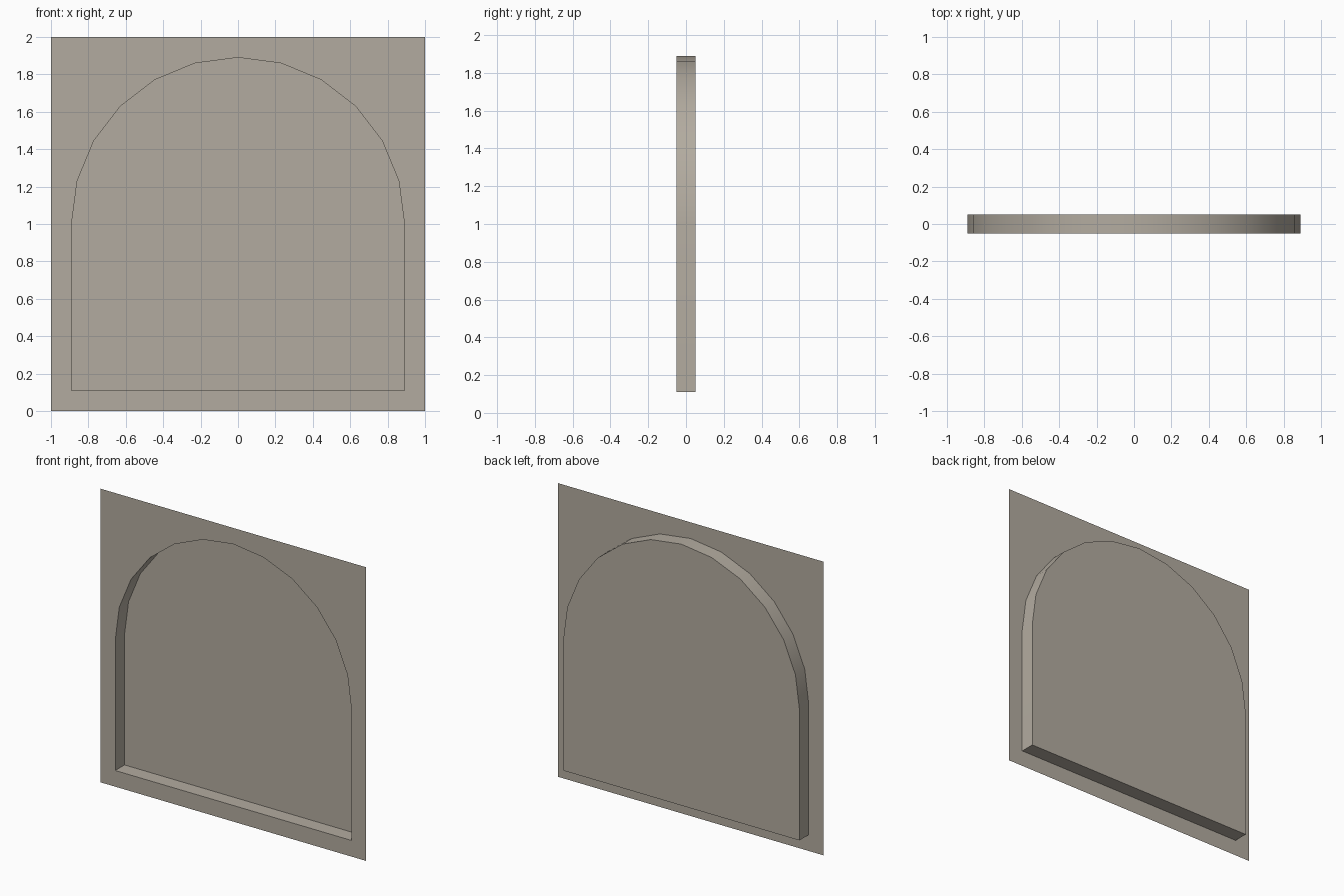
import bpy, bmesh, math

if "Cube" in bpy.data.objects:
    bpy.data.objects.remove(bpy.data.objects["Cube"])

R, SPRING, BASE = 0.89, 1.0, 0.11   # arch radius, spring height, sill height
FRONT, BACK = -0.05, 0.05
SEGMENTS = 12

stone = bpy.data.materials.new("warm grey stone")
stone.diffuse_color = (0.45, 0.41, 0.35, 1)
stone.use_nodes = True
stone.node_tree.nodes["Principled BSDF"].inputs["Base Color"].default_value = stone.diffuse_color

# Arch outline, counter-clockwise seen from the front
arc = [(R * math.cos(math.pi * i / SEGMENTS), SPRING + R * math.sin(math.pi * i / SEGMENTS))
       for i in range(SEGMENTS + 1)]
half = SEGMENTS // 2
outline = [(-R, BASE), (0, BASE), (R, BASE)] + arc

bm = bmesh.new()
front = [bm.verts.new((x, FRONT, z)) for x, z in outline]
back = [bm.verts.new((x, BACK, z)) for x, z in outline]


def corner(x, z):
    return bm.verts.new((x, FRONT, z))


# Flat wall around the opening, as a left and a right half
bottom, top = corner(0, 0), corner(0, 2)
peak = 3 + half
bm.faces.new([bottom, corner(1, 0), corner(1, 2), top] + front[1:peak + 1][::-1])
bm.faces.new([top, corner(-1, 2), corner(-1, 0), bottom, front[1], front[0]]
             + front[peak:][::-1])

# Sides of the recess
n = len(outline)
for i in range(n):
    j = (i + 1) % n
    bm.faces.new((front[i], front[j], back[j], back[i]))

# Recessed back panel
bm.faces.new(back)

mesh = bpy.data.meshes.new("arched_niche")
bm.to_mesh(mesh)
bm.free()
mesh.materials.append(stone)
niche = bpy.data.objects.new("arched_niche", mesh)
bpy.context.collection.objects.link(niche)

# Smooth arch sides, sharp corners
bpy.context.view_layer.objects.active = niche
niche.select_set(True)
bpy.ops.object.shade_smooth_by_angle(angle=math.radians(30))
